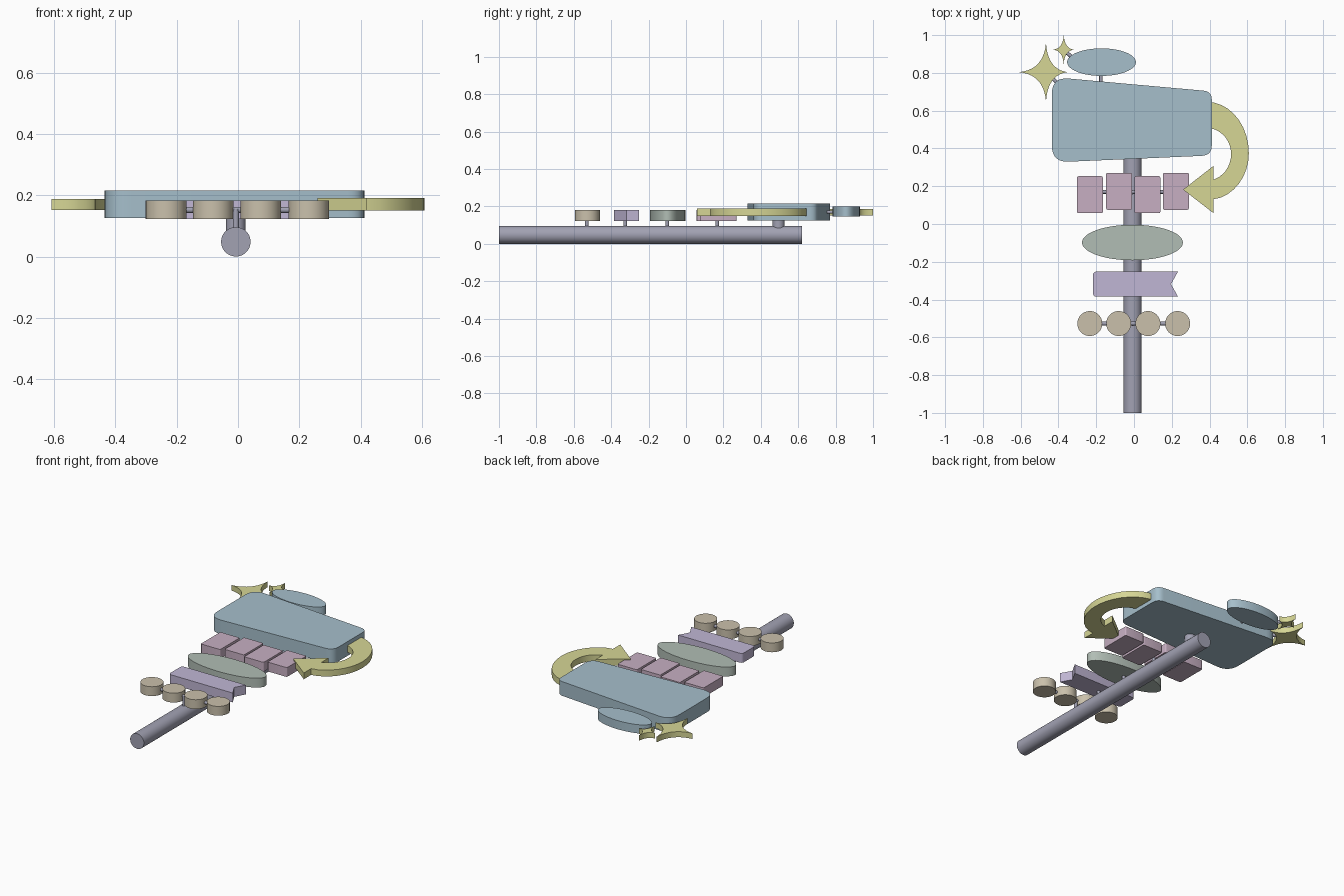
import bpy, bmesh
from math import cos, sin, pi
from mathutils import Vector

if "Cube" in bpy.data.objects:
    bpy.data.objects.remove(bpy.data.objects["Cube"])

def material(name, rgb):
    m = bpy.data.materials.new(name)
    m.diffuse_color = (*rgb, 1)
    m.use_nodes = True
    m.node_tree.nodes["Principled BSDF"].inputs["Base Color"].default_value = m.diffuse_color
    return m

BLUE = material("blue", (0.38, 0.52, 0.60))
PINK = material("pink", (0.57, 0.43, 0.54))
GREEN = material("green", (0.44, 0.51, 0.46))
LILAC = material("lilac", (0.53, 0.47, 0.66))
TAN = material("tan", (0.59, 0.53, 0.41))
YELLOW = material("yellow", (0.67, 0.67, 0.30))
METAL = material("metal", (0.36, 0.36, 0.45))

def finish(bm, name, mat):
    bmesh.ops.recalc_face_normals(bm, faces=bm.faces)
    me = bpy.data.meshes.new(name)
    bm.to_mesh(me)
    bm.free()
    ob = bpy.data.objects.new(name, me)
    bpy.context.collection.objects.link(ob)
    me.materials.append(mat)
    bpy.ops.object.select_all(action='DESELECT')
    ob.select_set(True)
    bpy.context.view_layer.objects.active = ob
    bpy.ops.object.shade_smooth_by_angle(angle=0.6)
    return ob

def plate(name, pts, z0, z1, mat):
    """Flat outline raised from z0 to z1."""
    bm = bmesh.new()
    f = bm.faces.new([bm.verts.new((x, y, z0)) for x, y in pts])
    ext = bmesh.ops.extrude_face_region(bm, geom=[f])
    top = [v for v in ext['geom'] if isinstance(v, bmesh.types.BMVert)]
    bmesh.ops.translate(bm, verts=top, vec=(0, 0, z1 - z0))
    return finish(bm, name, mat)

def rod(name, a, b, r, mat=METAL, n=24):
    a, b = Vector(a), Vector(b)
    bm = bmesh.new()
    bmesh.ops.create_cone(bm, cap_ends=True, segments=n, radius1=r, radius2=r,
                          depth=(b - a).length)
    q = (b - a).to_track_quat('Z', 'Y')
    for v in bm.verts:
        v.co = q @ v.co + (a + b) / 2
    return finish(bm, name, mat)

def ellipse(cx, cy, rx, ry, n=64):
    return [(cx + rx * cos(2 * pi * i / n), cy + ry * sin(2 * pi * i / n)) for i in range(n)]

def bezier(a, b, c, n):
    return [tuple(a * (1 - t) ** 2 + b * 2 * t * (1 - t) + c * t * t)
            for t in (i / n for i in range(n + 1))]

def rounded(corners, n=8):
    """Corners are (x, y, radius); each is cut back and curved."""
    out = []
    for i, (x, y, r) in enumerate(corners):
        p = Vector((x, y))
        if r == 0:
            out.append((x, y))
            continue
        a = Vector(corners[i - 1][:2])
        b = Vector(corners[(i + 1) % len(corners)][:2])
        out += bezier(p + (a - p).normalized() * r, p, p + (b - p).normalized() * r, n)
    return out

def star(name, cx, cy, left, right, up):
    tips = [Vector(t) for t in ((right, 0), (0, up), (-left, 0), (0, -up))]
    pts = []
    for i in range(4):
        a, b = tips[i], tips[(i + 1) % 4]
        pts += bezier(a, (a + b) * 0.08, b, 10)[:-1]
    plate(name, [(cx + x, cy + y) for x, y in pts], 0.152, 0.187, YELLOW)

# Pole lying along y, and the posts that hold the signs
PX = -0.007
rod("pole", (PX, -1, 0.048), (PX, 0.62, 0.048), 0.048, n=48)
rod("board_post", (PX, 0.495, 0.06), (PX, 0.495, 0.14), 0.032)
for i, y in enumerate((-0.53, -0.325, -0.1, 0.167)):
    rod(f"sign_post_{i + 1}", (PX, y, 0.07), (PX, y, 0.155), 0.01, n=16)

# Main board
plate("main_board", rounded([(-0.435, 0.326, 0.09), (0.412, 0.363, 0.055),
                             (0.412, 0.702, 0.045), (-0.435, 0.778, 0.09)]),
      0.125, 0.215, BLUE)

# Oval topper
plate("oval_topper", ellipse(-0.172, 0.857, 0.182, 0.073), 0.145, 0.2, BLUE)
rod("topper_rod", (-0.175, 0.73, 0.17), (-0.175, 0.82, 0.17), 0.009, n=16)

# Stars
star("large_star", -0.466, 0.804, 0.143, 0.115, 0.155)
star("small_star", -0.372, 0.923, 0.056, 0.054, 0.077)
rod("large_star_rod", (-0.46, 0.80, 0.17), (-0.38, 0.72, 0.17), 0.01, n=16)
rod("small_star_rod", (-0.372, 0.92, 0.17), (-0.30, 0.86, 0.17), 0.01, n=16)

# Curved arrow
def half_loop(cx, cy, rx, up, down, n=18):
    return [(cx + rx * cos(t), cy + (up if t > 0 else down) * sin(t))
            for t in (pi / 2 - pi * i / n for i in range(n + 1))]

outer = half_loop(0.385, 0.375, 0.223, 0.272, 0.25)
inner = half_loop(0.385, 0.37, 0.129, 0.138, 0.14)
outer = [p for p in outer if p[0] > 0.425 or p[1] > 0.4] + [(0.42, 0.131)]
inner = [p for p in inner if p[0] > 0.425 or p[1] > 0.4] + [(0.42, 0.235)]
plate("curved_arrow", outer + [(0.42, 0.058), (0.26, 0.182), (0.42, 0.307)] + inner[::-1],
      0.15, 0.19, YELLOW)

# Row of four square tiles, alternately stepped
for i, x in enumerate((-0.233, -0.079, 0.071, 0.222)):
    y = (0.155, 0.173)[i % 2]
    plate(f"tile_{i + 1}", rounded([(x + sx * 0.068, y + sy * 0.098, 0.008) for sx, sy in
                                    ((-1, -1), (1, -1), (1, 1), (-1, 1))], 3),
          0.123, 0.182, PINK)
rod("tile_rod", (-0.22, 0.17, 0.152), (0.22, 0.17, 0.152), 0.01, n=16)

# Oval sign
plate("oval_sign", ellipse(-0.008, -0.098, 0.267, 0.094), 0.123, 0.182, GREEN)

# Ribbon sign with a notched end
plate("ribbon_sign", rounded([(-0.217, -0.385, 0.02), (0.233, -0.385, 0), (0.196, -0.318, 0),
                              (0.233, -0.252, 0), (-0.217, -0.252, 0.02)], 4),
      0.123, 0.182, LILAC)

# Row of four discs
for i, x in enumerate((-0.234, -0.081, 0.074, 0.231)):
    plate(f"disc_{i + 1}", ellipse(x, -0.527, 0.066, 0.066, 40), 0.123, 0.182, TAN)
rod("disc_rod", (-0.22, -0.527, 0.152), (0.22, -0.527, 0.152), 0.01, n=16)
